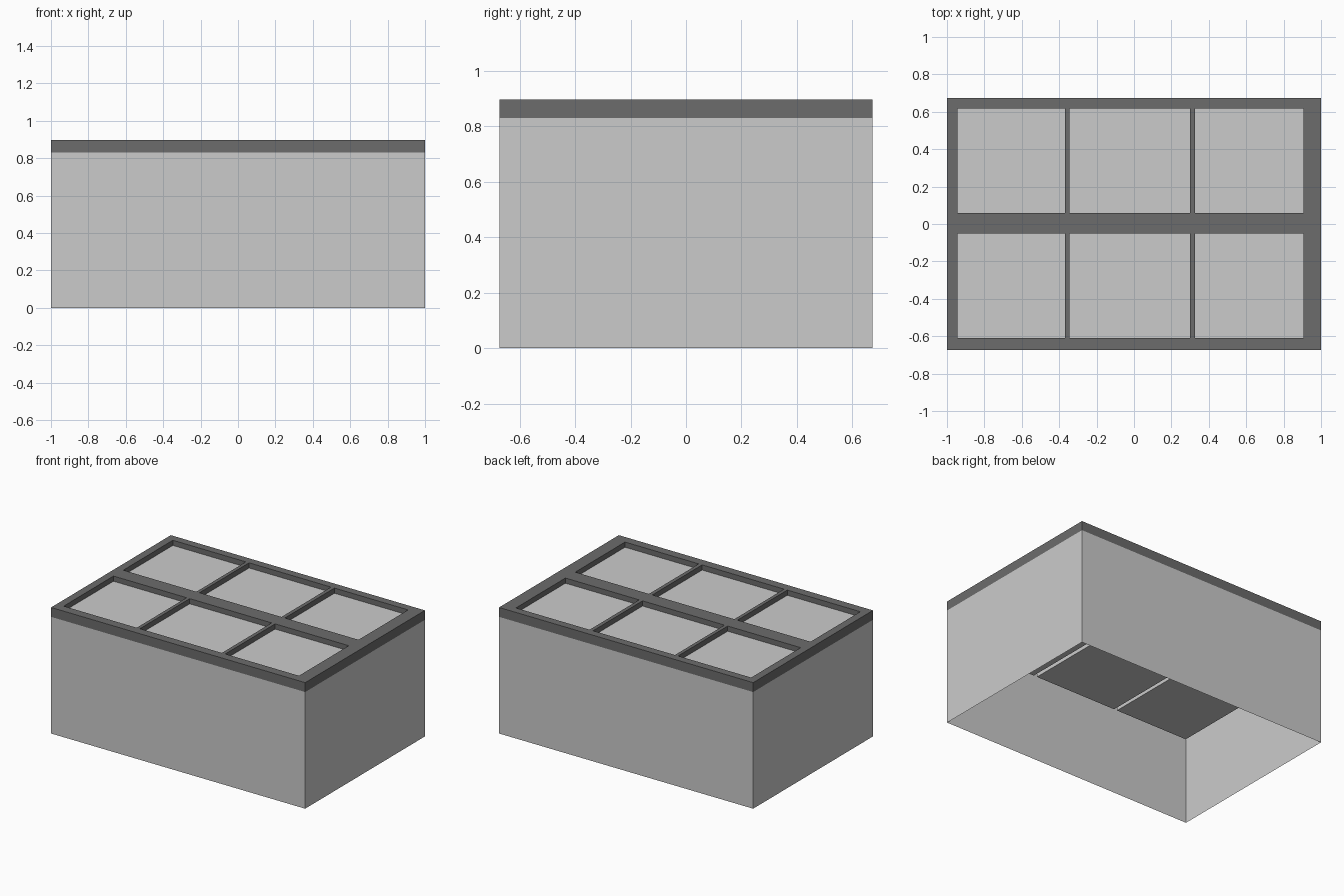
import bpy, bmesh

if "Cube" in bpy.data.objects:
    bpy.data.objects.remove(bpy.data.objects["Cube"])

HX, HY = 1.0, 0.673
RIM_BOTTOM, TOP = 0.83, 0.897
PANE, TUB_BOTTOM = 0.86, 0.57
XS = [-HX, -0.945, -0.37, -0.345, 0.30, 0.327, 0.907, HX]
YS = [-HY, -0.61, -0.05, 0.06, 0.617, HY]

dark = bpy.data.materials.new("dark_grey")
dark.diffuse_color = (0.15, 0.15, 0.15, 1)
dark.use_nodes = True
dark.node_tree.nodes["Principled BSDF"].inputs["Base Color"].default_value = dark.diffuse_color


def finish(name, bm, mat=None):
    bmesh.ops.remove_doubles(bm, verts=bm.verts, dist=1e-5)
    mesh = bpy.data.meshes.new(name)
    bm.to_mesh(mesh)
    bm.free()
    obj = bpy.data.objects.new(name, mesh)
    bpy.context.collection.objects.link(obj)
    if mat:
        mesh.materials.append(mat)
    return obj


def face(bm, pts):
    return bm.faces.new([bm.verts.new(p) for p in pts])


def sides(bm, x0, x1, y0, y1, z0, z1, inward=False):
    """Four upright sheets round a rectangle."""
    c = [(x0, y0), (x1, y0), (x1, y1), (x0, y1)]
    for (ax, ay), (bx, by) in zip(c, c[1:] + c[:1]):
        f = face(bm, [(ax, ay, z0), (bx, by, z0), (bx, by, z1), (ax, ay, z1)])
        if inward:
            f.normal_flip()


def flat(bm, x0, x1, y0, y1, z, down=False):
    f = face(bm, [(x0, y0, z), (x1, y0, z), (x1, y1, z), (x0, y1, z)])
    if down:
        f.normal_flip()


# Cabinet walls: thin sheets, open underneath
bm = bmesh.new()
sides(bm, -HX, HX, -HY, HY, 0, RIM_BOTTOM)
finish("cabinet_walls", bm)

# Dark top frame with six openings, and a tub hanging in each opening
frame = bmesh.new()
sides(frame, -HX, HX, -HY, HY, RIM_BOTTOM, TOP)
for i in range(len(XS) - 1):
    for j in range(len(YS) - 1):
        cell = (XS[i], XS[i + 1], YS[j], YS[j + 1])
        if i % 2 and j % 2:
            sides(frame, *cell, PANE, TOP, inward=True)
            tub = bmesh.new()
            sides(tub, *cell, TUB_BOTTOM, PANE)
            flat(tub, *cell, PANE)
            flat(tub, *cell, TUB_BOTTOM, down=True)
            finish(f"tub_{i // 2 + 1}_{j // 2 + 1}", tub)
        else:
            flat(frame, *cell, TOP)
finish("top_frame", frame, dark)
